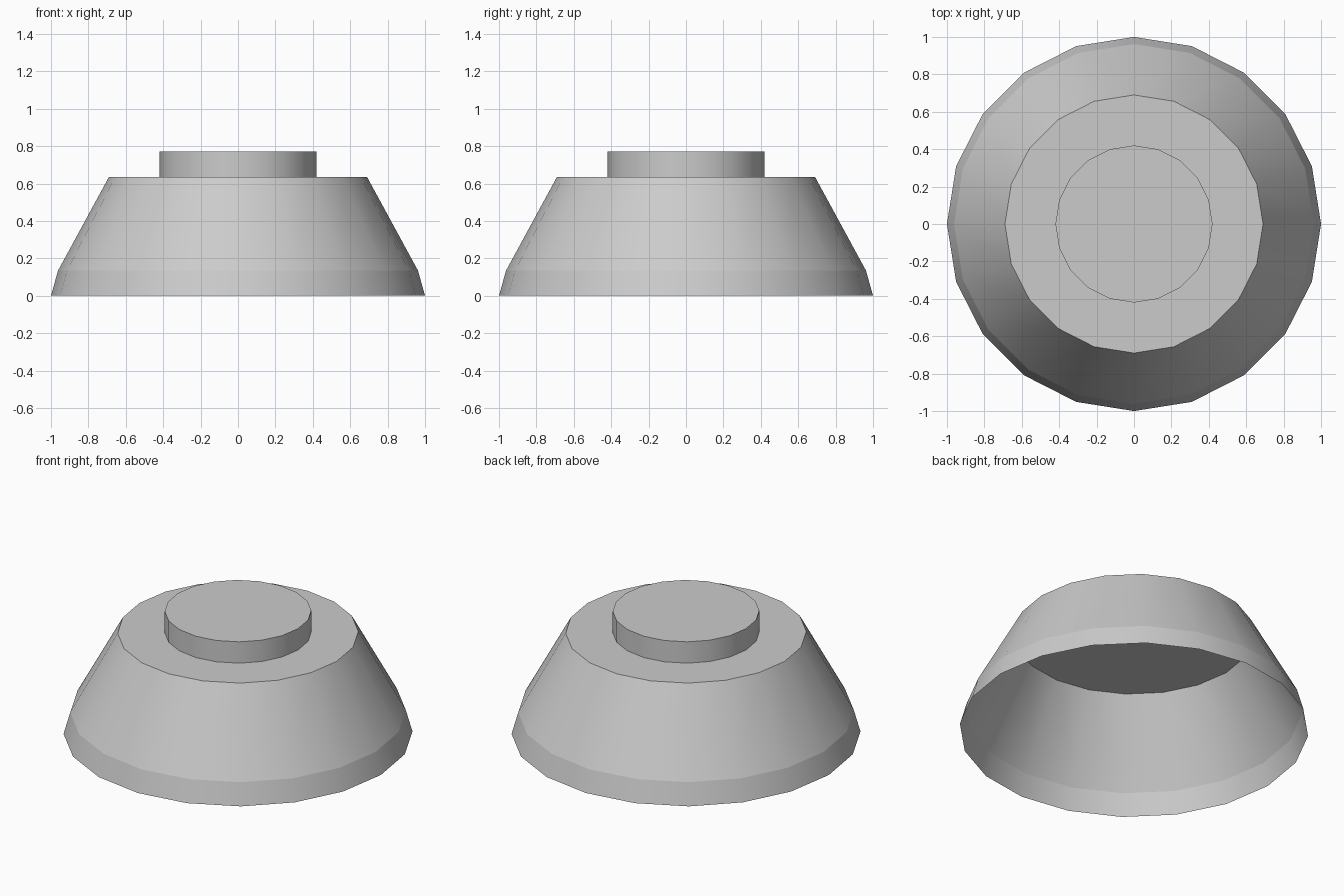
import bpy, bmesh, math

if "Cube" in bpy.data.objects:
    bpy.data.objects.remove(bpy.data.objects["Cube"])

SIDES = 20
grey = bpy.data.materials.new("light grey")
grey.diffuse_color = (0.6, 0.6, 0.6, 1)
grey.use_nodes = True
grey.node_tree.nodes["Principled BSDF"].inputs["Base Color"].default_value = grey.diffuse_color


def lathe(name, profile):
    """Open-bottomed 20-sided turned part with a flat cap on its last ring."""
    bm = bmesh.new()
    rings = [[bm.verts.new((r * math.cos(2 * math.pi * i / SIDES),
                            r * math.sin(2 * math.pi * i / SIDES), z))
              for i in range(SIDES)] for r, z in profile]
    for low, high in zip(rings, rings[1:]):
        for i in range(SIDES):
            j = (i + 1) % SIDES
            bm.faces.new((low[i], low[j], high[j], high[i])).smooth = True
    bm.faces.new(rings[-1])
    # Keep the horizontal rings crisp, the sides smooth
    for e in bm.edges:
        if abs(e.verts[0].co.z - e.verts[1].co.z) < 1e-5:
            e.smooth = False
    mesh = bpy.data.meshes.new(name)
    bm.to_mesh(mesh)
    bm.free()
    mesh.materials.append(grey)
    obj = bpy.data.objects.new(name, mesh)
    bpy.context.collection.objects.link(obj)
    return obj


# Hollow flared body with a steeper rim band
lathe("flared_body", [(1.0, 0.0), (0.962, 0.135), (0.69, 0.635)])
# Short round knob on the flat top
lathe("top_knob", [(0.42, 0.635), (0.42, 0.77)])
